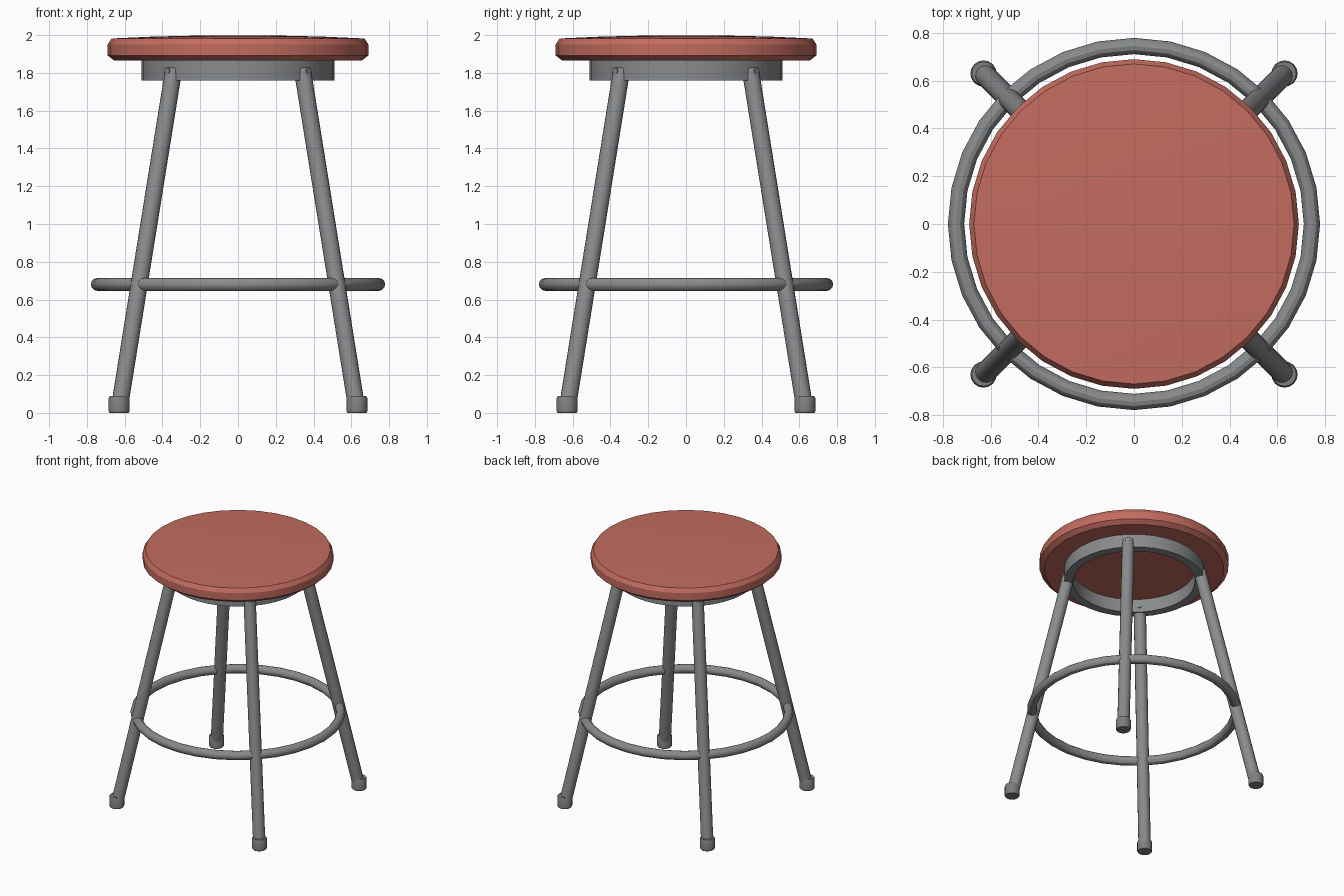
import bpy, math
from mathutils import Vector

cube = bpy.data.objects.get("Cube")
if cube:
    bpy.data.objects.remove(cube)


def make_material(name, rgb):
    mat = bpy.data.materials.new(name)
    mat.use_nodes = True
    color = (*rgb, 1.0)
    mat.diffuse_color = color
    mat.node_tree.nodes["Principled BSDF"].inputs["Base Color"].default_value = color
    return mat


red = make_material("seat red", (0.55, 0.15, 0.115))
steel = make_material("steel grey", (0.25, 0.26, 0.268))
rubber = make_material("foot grey", (0.21, 0.21, 0.21))


def finish(obj, name, mat):
    obj.name = name
    obj.data.materials.append(mat)
    bpy.ops.object.select_all(action="DESELECT")
    obj.select_set(True)
    bpy.context.view_layer.objects.active = obj
    bpy.ops.object.shade_smooth_by_angle(angle=math.radians(30))
    return obj


def lathe(name, profile, mat, sides=32, center=(0, 0), closed=False):
    """Spin (radius, z) points, listed bottom to top on the outside, about a vertical axis."""
    verts, faces = [], []
    for r, z in profile:
        for i in range(sides):
            a = math.tau * i / sides
            verts.append((r * math.cos(a), r * math.sin(a), z))
    rows = len(profile)
    for row in range(rows if closed else rows - 1):
        low, high = row * sides, (row + 1) % rows * sides
        for i in range(sides):
            j = (i + 1) % sides
            faces.append((low + i, low + j, high + j, high + i))
    if not closed:
        faces.append(tuple(reversed(range(sides))))
        faces.append(tuple(range((rows - 1) * sides, rows * sides)))
    mesh = bpy.data.meshes.new(name)
    mesh.from_pydata(verts, [], faces)
    obj = bpy.data.objects.new(name, mesh)
    obj.location = (*center, 0)
    bpy.context.collection.objects.link(obj)
    return finish(obj, name, mat)


def rod(name, start, end, radius, mat, sides=16):
    start, end = Vector(start), Vector(end)
    axis = end - start
    bpy.ops.mesh.primitive_cylinder_add(
        vertices=sides, radius=radius, depth=axis.length, location=(start + end) / 2,
        rotation=axis.to_track_quat("Z", "Y").to_euler())
    return finish(bpy.context.object, name, mat)


# Seat cushion with bevelled rim and gently domed top
lathe("seat", [(0.655, 1.865), (0.69, 1.892), (0.69, 1.95), (0.67, 1.982),
               (0.45, 1.992), (0.2, 1.998)], red)

# Open steel band under the seat
lathe("seat_band", [(0.445, 1.76), (0.51, 1.76), (0.51, 1.87), (0.445, 1.87)],
      steel, closed=True)

# Round foot rest
bpy.ops.mesh.primitive_torus_add(major_radius=0.745, minor_radius=0.034,
                                 major_segments=32, minor_segments=12,
                                 location=(0, 0, 0.68))
finish(bpy.context.object, "foot_ring", steel)

# Four splayed legs, each with a bolt and a rubber foot
for side, sx in (("left", 1), ("right", -1)):
    for end, sy in (("front", -1), ("back", 1)):
        tag = f"{end}_{side}"
        rod(f"{tag}_leg", (0.626 * sx, 0.626 * sy, 0.04),
            (0.34 * sx, 0.34 * sy, 1.82), 0.045, steel)
        rod(f"{tag}_bolt", (0.309 * sx, 0.309 * sy, 1.81),
            (0.376 * sx, 0.376 * sy, 1.81), 0.018, steel, 10)
        lathe(f"{tag}_foot", [(0.05, 0), (0.055, 0.008), (0.055, 0.078), (0.049, 0.09)],
              rubber, 16, (0.63 * sx, 0.63 * sy))
